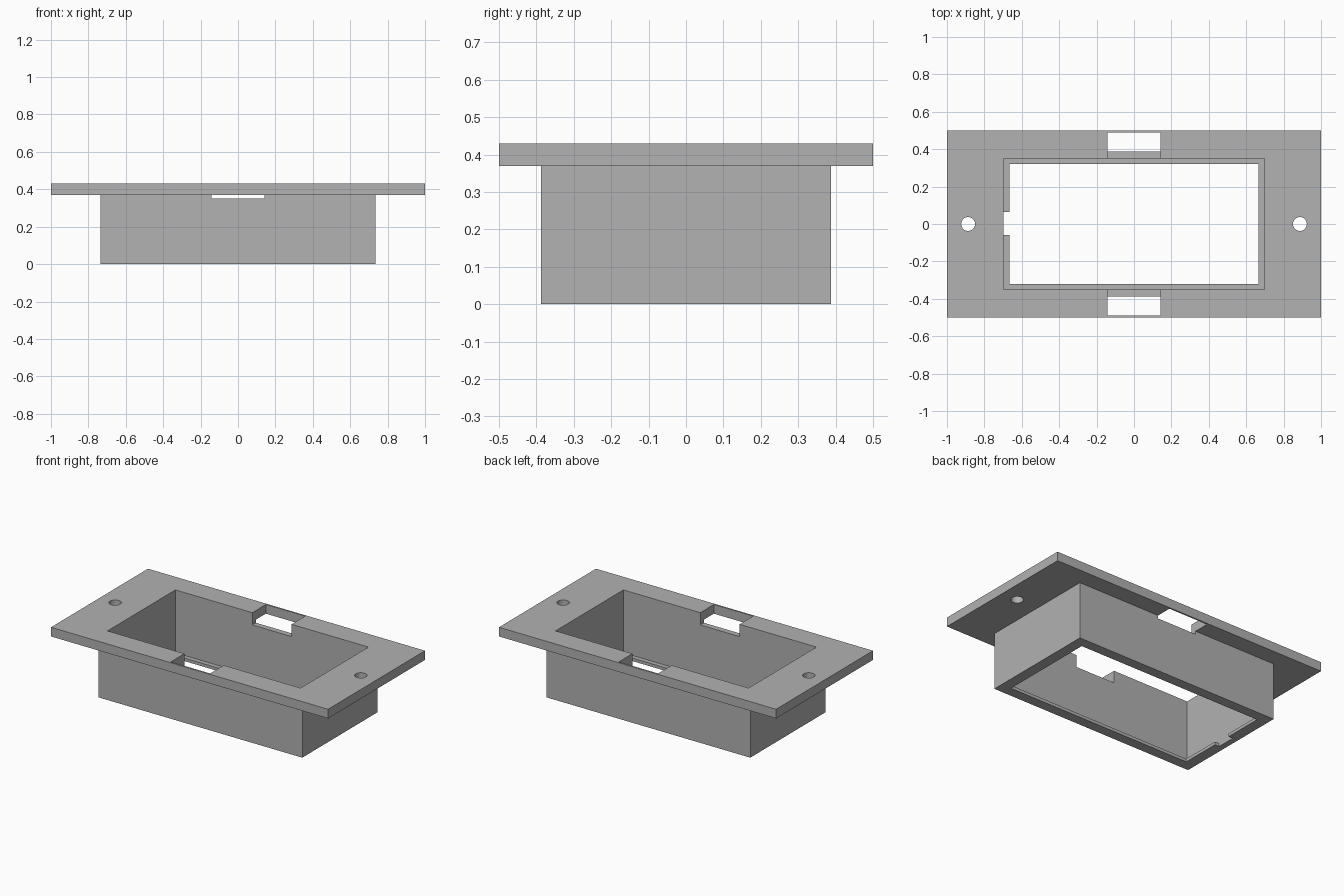
import bpy

cube = bpy.data.objects.get("Cube")
if cube:
    bpy.data.objects.remove(cube, do_unlink=True)

# Single grey plastic
grey = bpy.data.materials.new("plain grey")
grey.use_nodes = True
colour = (0.445, 0.445, 0.445, 1)
grey.diffuse_color = colour
grey.node_tree.nodes["Principled BSDF"].inputs["Base Color"].default_value = colour


def box(name, x, y, z):
    """Box spanning the given (low, high) ranges."""
    spans = (x, y, z)
    bpy.ops.mesh.primitive_cube_add(size=1, location=[(a + b) / 2 for a, b in spans])
    ob = bpy.context.object
    ob.name = name
    ob.scale = [b - a for a, b in spans]
    bpy.ops.object.transform_apply(location=True, rotation=False, scale=True)
    ob.data.materials.append(grey)
    return ob


def combine(target, tool, operation):
    """Apply a boolean and discard the tool object."""
    tool.hide_render = True
    mod = target.modifiers.new(tool.name, "BOOLEAN")
    mod.operation = operation
    mod.solver = "EXACT"
    mod.object = tool
    bpy.context.view_layer.update()
    bpy.ops.object.select_all(action="DESELECT")
    target.select_set(True)
    bpy.context.view_layer.objects.active = target
    bpy.ops.object.modifier_apply(modifier=mod.name)
    bpy.data.objects.remove(tool, do_unlink=True)


# Mounting flange with the deep box below it
frame = box("flanged_housing", (-1, 1), (-0.5, 0.5), (0.37, 0.43))
combine(frame, box("box_walls", (-0.735, 0.735), (-0.387, 0.387), (0, 0.4)), "UNION")

# Cavity, leaving a thin retaining lip around the open bottom
cuts = [
    box("cavity", (-0.697, 0.697), (-0.35, 0.35), (0.02, 0.6)),
    box("bottom_opening", (-0.665, 0.665), (-0.32, 0.32), (-0.1, 0.1)),
    box("lip_notch", (-0.697, -0.6), (-0.06, 0.063), (-0.1, 0.1)),
]

# Clip slots front and back, and screw holes at both ends
for side in (-1, 1):
    y = sorted((side * 0.3, side * 0.49))
    cuts.append(box("clip_slot", (-0.142, 0.142), y, (0.35, 0.6)))
    bpy.ops.mesh.primitive_cylinder_add(
        vertices=32, radius=0.037, depth=0.4, location=(side * 0.887, 0, 0.4))
    hole = bpy.context.object
    hole.name = "screw_hole"
    hole.data.materials.append(grey)
    cuts.append(hole)

for cut in cuts:
    combine(frame, cut, "DIFFERENCE")

# Smooth only the hole walls, keep every corner crisp
bpy.ops.object.select_all(action="DESELECT")
frame.select_set(True)
bpy.context.view_layer.objects.active = frame
bpy.ops.object.shade_smooth_by_angle(angle=0.5)
